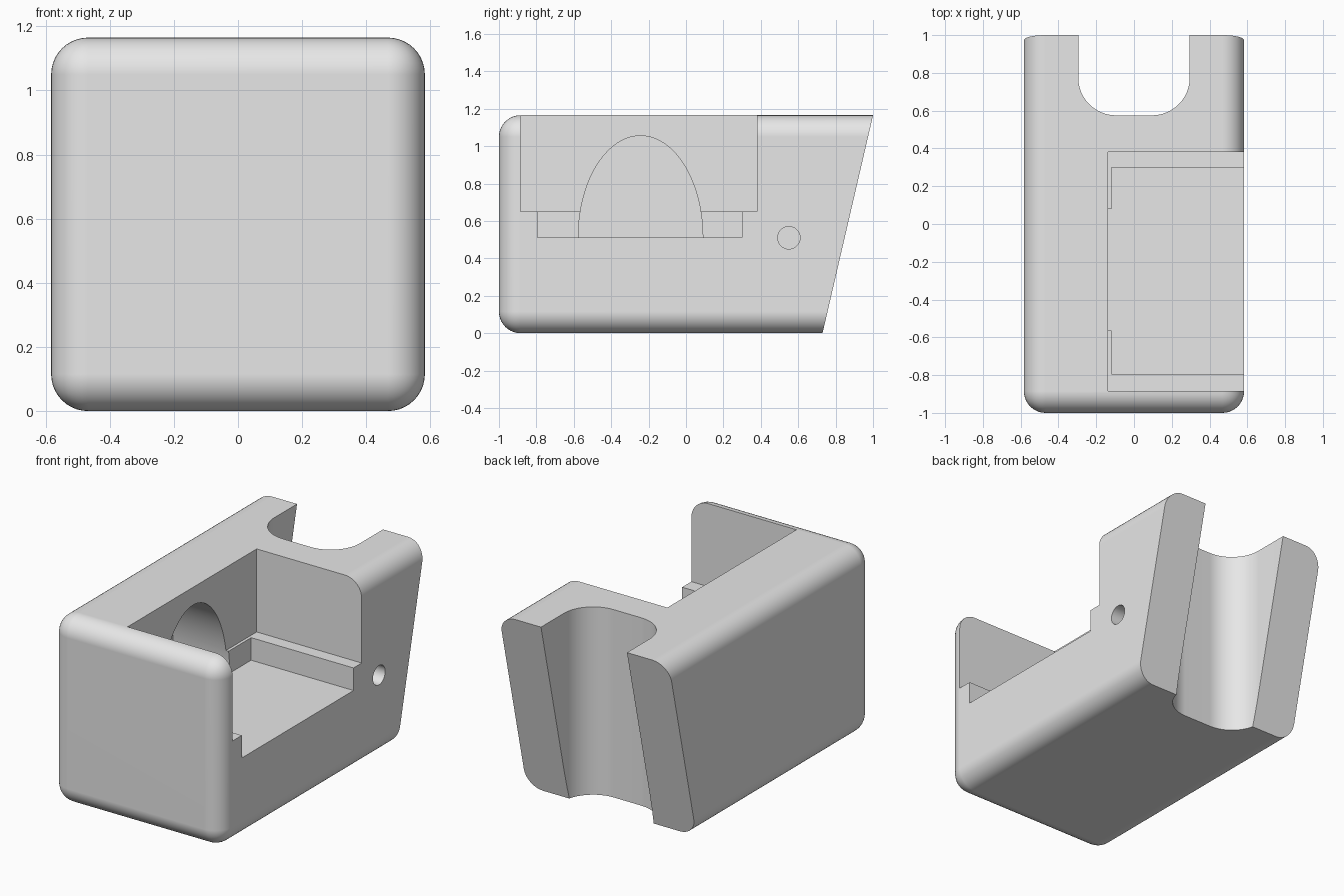
import bpy, bmesh, math
from mathutils import Matrix, Vector

default = bpy.data.objects.get("Cube")
if default:
    bpy.data.objects.remove(default, do_unlink=True)

W, H = 0.583, 1.165      # half width and height of the body
FILLET = 0.115
FLOOR = 0.51             # floor of the pocket
WALL = 0.08

grey = bpy.data.materials.new("plain grey")
grey.use_nodes = True
grey.diffuse_color = (0.8, 0.8, 0.8, 1)
grey.node_tree.nodes["Principled BSDF"].inputs["Base Color"].default_value = grey.diffuse_color


def make_object(name, bm):
    bmesh.ops.recalc_face_normals(bm, faces=bm.faces)
    mesh = bpy.data.meshes.new(name)
    bm.to_mesh(mesh)
    bm.free()
    mesh.materials.append(grey)
    obj = bpy.data.objects.new(name, mesh)
    bpy.context.collection.objects.link(obj)
    return obj


def box(lo, hi, fillet=0):
    lo, hi = Vector(lo), Vector(hi)
    bm = bmesh.new()
    bmesh.ops.create_cube(bm, size=1, matrix=Matrix.Translation((lo + hi) / 2)
                          @ Matrix.Diagonal((*(hi - lo), 1)))
    if fillet:
        bmesh.ops.bevel(bm, geom=bm.edges[:], offset=fillet, segments=10,
                        profile=0.5, affect='EDGES')
    return bm


def prism(points, offset):
    """Extrude a closed outline of 3D points along an offset."""
    bm = bmesh.new()
    face = bm.faces.new([bm.verts.new(p) for p in points])
    ext = bmesh.ops.extrude_face_region(bm, geom=[face], use_keep_orig=True)
    bmesh.ops.translate(bm, vec=offset,
                        verts=[v for v in ext["geom"] if isinstance(v, bmesh.types.BMVert)])
    return bm


def arc(cu, cv, ru, rv, start, end, steps):
    angles = [math.radians(start + (end - start) * i / steps) for i in range(steps + 1)]
    return [(cu + ru * math.cos(a), cv + rv * math.sin(a)) for a in angles]


def cut(target, name, bm):
    cutter = make_object(name, bm)
    cutter.hide_render = True
    mod = target.modifiers.new(name, 'BOOLEAN')
    mod.operation = 'DIFFERENCE'
    mod.solver = 'EXACT'
    mod.object = cutter
    bpy.ops.object.modifier_apply(modifier=mod.name)
    bpy.data.objects.remove(cutter, do_unlink=True)


# Rounded body, left long at the back for the slanted cut
body = make_object("holder_body", box((-W, -1, 0), (W, 1.4, H), FILLET))
bpy.context.view_layer.objects.active = body
body.select_set(True)

# Slanted back: 0.73 at the base, 1.0 at the top
slope = (1 - 0.73) / H
outline = [(0.73 - slope * 0.2, -0.2), (1 + slope * 0.2, H + 0.2), (2, H + 0.2), (2, -0.2)]
cut(body, "back_slant", prism([(-1, y, z) for y, z in outline], (2, 0, 0)))

# Upright channel in the back with rounded inner corners
half, depth, r = 0.295, 0.575, 0.2
channel = [(-half, 1.6)] + arc(-half + r, depth + r, r, r, 180, 270, 12)
channel += arc(half - r, depth + r, r, r, 270, 360, 12) + [(half, 1.6)]
cut(body, "back_channel", prism([(x, y, -0.2) for x, y in channel], (0, 0, 2)))

# Stepped pocket, open to the side and the top
cut(body, "upper_pocket", box((-0.138, -0.885, 0.65), (1, 0.38, 2)))
cut(body, "lower_pocket", box((-0.12, -0.795, FLOOR), (1, 0.3, 0.9)))

# Arched recess in the inner wall of the pocket
arch = arc(-0.243, FLOOR, 0.333, 0.545, 0, 180, 40)
cut(body, "arch_recess", prism([(-W + WALL, y, z) for y, z in arch], (0.5, 0, 0)))

# Small round blind hole in the side
hole = arc(0.55, 0.51, 0.06, 0.06, 0, 360, 32)[:-1]
cut(body, "side_hole", prism([(0.3, y, z) for y, z in hole], (0.6, 0, 0)))

# Smooth the fillets and keep the cut edges crisp
bpy.ops.object.shade_smooth_by_angle(angle=math.radians(25))
weighted = body.modifiers.new("weighted_normals", 'WEIGHTED_NORMAL')
weighted.keep_sharp = True
